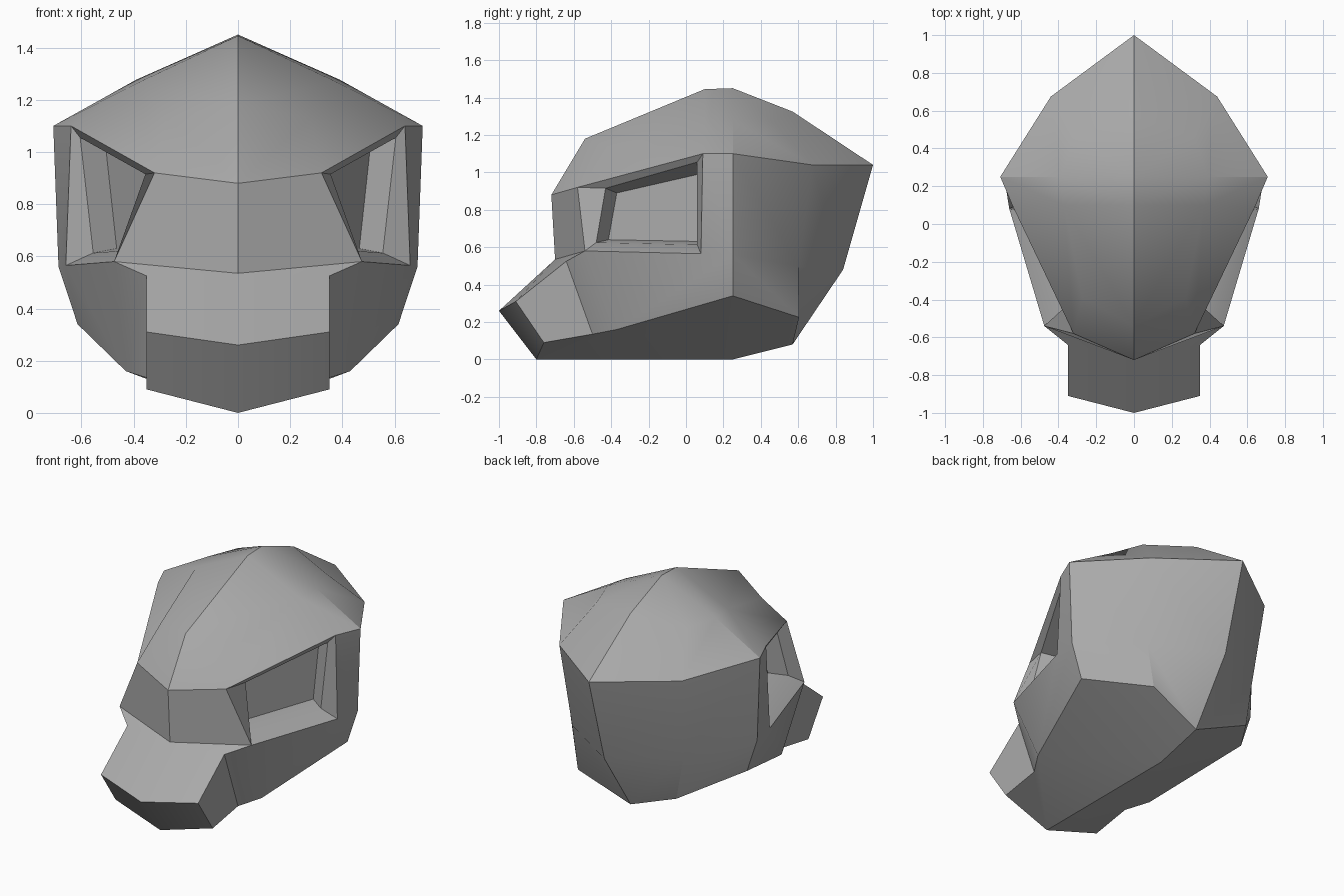
import bpy
import bmesh
import math

old = bpy.data.objects.get("Cube")
if old:
    bpy.data.objects.remove(old, do_unlink=True)

grey = bpy.data.materials.new("plain_grey")
grey.use_nodes = True
grey.diffuse_color = (0.4, 0.4, 0.4, 1)
grey.node_tree.nodes["Principled BSDF"].inputs["Base Color"].default_value = (0.4, 0.4, 0.4, 1)

bm = bmesh.new()


def point(x, y, z):
    return bm.verts.new((x, y, z))


def face(*corners):
    bm.faces.new(corners)


def strip(first, second, closed=False):
    """Skin the gap between two rows of points with quads."""
    count = len(first) if closed else len(first) - 1
    for i in range(count):
        j = (i + 1) % len(first)
        face(first[i], first[j], second[j], second[i])


# Centre line, from the brow over the crown to the chin
brow_mid = point(0, -.72, .88)
forehead_mid = point(0, -.54, 1.18)
peak_front = point(0, .10, 1.445)
peak = point(0, .25, 1.45)
crown_back_mid = point(0, .57, 1.325)
rim_back_mid = point(0, 1, 1.04)
nape_mid = point(0, .84, .48)
nape_low = point(0, .57, .08)
base_back = point(0, .25, 0)
base_front = point(0, -.5, 0)
chin_mid = point(0, -.8, 0)
snout_tip = point(0, -1, .26)
nose_mid = point(0, -.70, .535)

# Crown and rim
forehead_side = point(.275, -.39, 1.13)
crown_front = point(.37, .10, 1.272)
crown_side = point(.39, .25, 1.277)
crown_back = point(.32, .46, 1.27)
brow_side = point(.32, -.58, .92)
rim_front = point(.64, .09, 1.10)
rim_side = point(.708, .25, 1.10)
rim_back = point(.44, .675, 1.04)

# Cheek, jaw and back of the skull
nose_side = point(.475, -.54, .58)
frame_low = point(.66, .08, .565)
side_mid = point(.688, .25, .56)
back_mid = point(.40, .60, .50)
jaw_front = point(.43, -.37, .16)
jaw_side = point(.615, .25, .34)
back_low = point(.355, .605, .225)

# Snout
snout_root_top = point(.35, -.64, .525)
snout_root_low = point(.35, -.5, .135)
snout_corner = point(.35, -.91, .31)
chin_corner = point(.35, -.76, .09)

# Shell rows: centre ridge, crown shoulder, rim
ridge = [brow_mid, forehead_mid, peak_front, peak, crown_back_mid, rim_back_mid]
shoulder = [brow_side, forehead_side, crown_front, crown_side, crown_back, rim_back]
strip(ridge, shoulder)
face(brow_side, forehead_side, crown_front, rim_front)
strip([crown_front, crown_side, crown_back], [rim_front, rim_side, rim_back])

# Side and back walls down to the jaw
rim = [rim_front, rim_side, rim_back, rim_back_mid]
waist = [frame_low, side_mid, back_mid, nape_mid]
jaw = [jaw_side, back_low, nape_low]
strip(rim, waist)
strip(waist[1:], jaw)
face(nose_side, frame_low, side_mid, jaw_side, jaw_front)

# Underside
face(jaw_side, back_low, nape_low, base_back)
face(jaw_front, jaw_side, base_back, base_front)
face(base_front, jaw_front, snout_root_low, chin_corner, chin_mid)

# Nose plate and snout
face(brow_mid, brow_side, nose_side, nose_mid)
face(nose_mid, nose_side, snout_root_top, snout_corner, snout_tip)
face(snout_tip, snout_corner, chin_corner, chin_mid)
face(snout_corner, snout_root_top, snout_root_low, chin_corner)
face(snout_root_top, nose_side, jaw_front, snout_root_low)

# Eye recess: outer frame, opening and sunken panel
frame = [brow_side, rim_front, frame_low, nose_side]
opening = [point(.355, -.43, .915), point(.605, .06, 1.055),
           point(.555, .06, .613), point(.40, -.48, .625)]
panel = [point(.255, -.37, .89), point(.505, .11, 1.0),
         point(.465, .11, .63), point(.30, -.415, .64)]
strip(frame, opening, closed=True)
strip(opening, panel, closed=True)
face(*panel)

# Mirror to the other side and weld the seam
bmesh.ops.mirror(bm, geom=bm.verts[:] + bm.edges[:] + bm.faces[:],
                 axis="X", merge_dist=0.001)
bmesh.ops.remove_doubles(bm, verts=bm.verts[:], dist=0.001)
bmesh.ops.recalc_face_normals(bm, faces=bm.faces[:])

mesh = bpy.data.meshes.new("helmet_shell")
bm.to_mesh(mesh)
bm.free()
mesh.materials.append(grey)
helmet = bpy.data.objects.new("helmet_shell", mesh)
bpy.context.collection.objects.link(helmet)

bpy.ops.object.select_all(action="DESELECT")
helmet.select_set(True)
bpy.context.view_layer.objects.active = helmet
bpy.ops.object.shade_smooth_by_angle(angle=math.radians(30))
